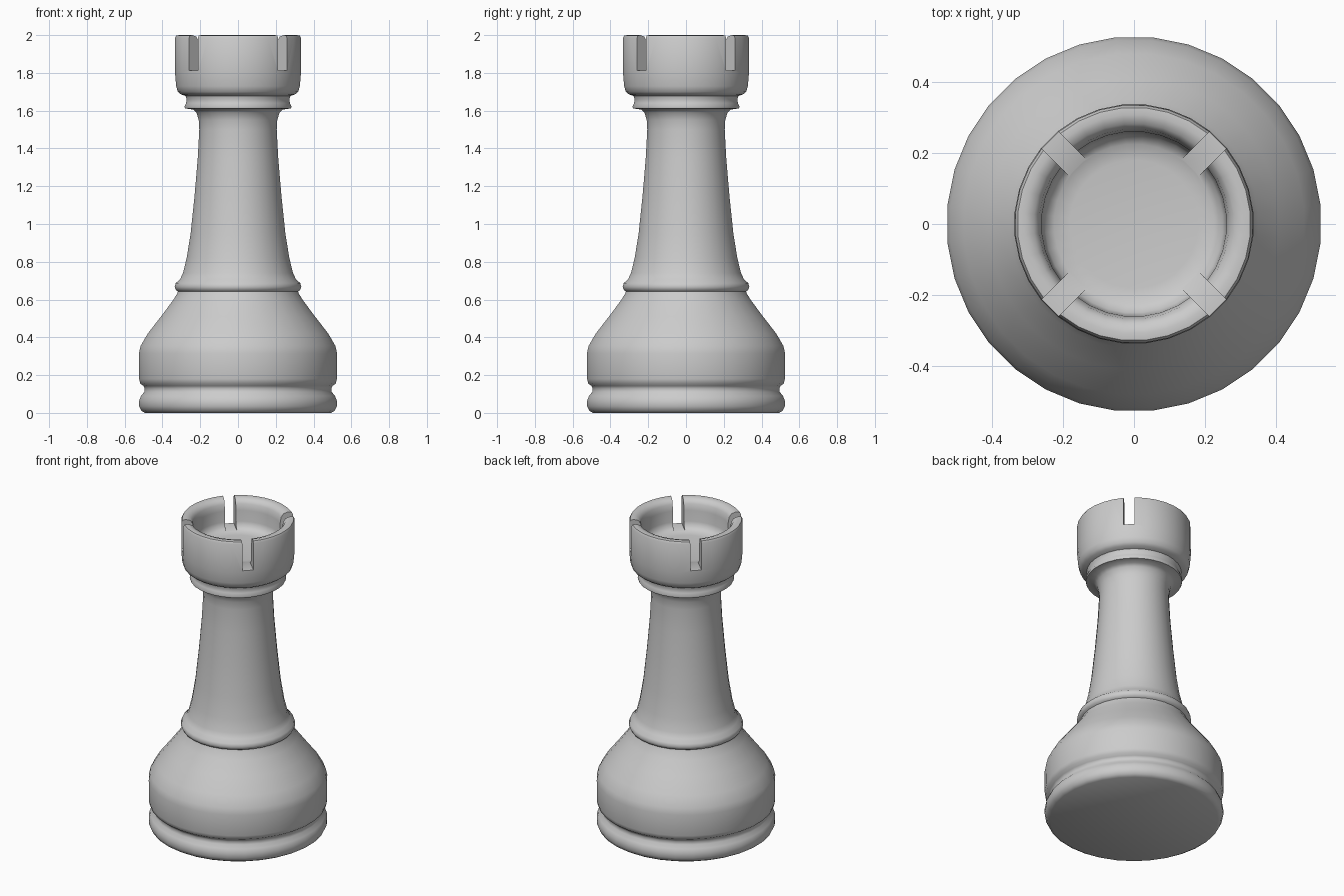
import bpy, bmesh, math
from mathutils import Matrix

if "Cube" in bpy.data.objects:
    bpy.data.objects.remove(bpy.data.objects["Cube"])

SIDES = 32


def add_object(name, bm):
    bmesh.ops.recalc_face_normals(bm, faces=bm.faces)
    mesh = bpy.data.meshes.new(name)
    bm.to_mesh(mesh)
    bm.free()
    obj = bpy.data.objects.new(name, mesh)
    bpy.context.collection.objects.link(obj)
    return obj


def lathe(name, profile):
    """Revolve (radius, z) points; the first and last rings are capped flat."""
    bm = bmesh.new()
    rings = []
    for r, z in profile:
        angles = [(i + 0.5) * 2 * math.pi / SIDES for i in range(SIDES)]
        rings.append([bm.verts.new((r * math.cos(a), r * math.sin(a), z)) for a in angles])
    for low, high in zip(rings, rings[1:]):
        for i in range(SIDES):
            j = (i + 1) % SIDES
            bm.faces.new((low[i], low[j], high[j], high[i]))
    bm.faces.new(rings[0])
    bm.faces.new(rings[-1])
    return add_object(name, bm)


# Turned outline, from the underside up and over the rim to the inner floor
base = [(0.495, 0.0), (0.515, 0.012), (0.526, 0.035), (0.526, 0.065), (0.516, 0.09),
        (0.499, 0.11), (0.496, 0.13), (0.503, 0.143), (0.52, 0.155), (0.526, 0.18),
        (0.527, 0.315), (0.518, 0.355), (0.48, 0.42), (0.41, 0.51), (0.35, 0.59), (0.324, 0.63)]
collar = [(0.319, 0.643), (0.33, 0.65), (0.337, 0.667), (0.331, 0.687), (0.308, 0.708)]
column = [(0.293, 0.74), (0.273, 0.82), (0.252, 0.95), (0.231, 1.15), (0.214, 1.35),
          (0.206, 1.5), (0.209, 1.55), (0.221, 1.59), (0.238, 1.606)]
neck = [(0.282, 1.612), (0.285, 1.622), (0.276, 1.64), (0.273, 1.66), (0.279, 1.678)]
crown = [(0.303, 1.686), (0.32, 1.7), (0.329, 1.73), (0.335, 1.8), (0.335, 1.985),
         (0.328, 1.998), (0.308, 2.0), (0.282, 1.992), (0.267, 1.97), (0.26, 1.93),
         (0.258, 1.86), (0.25, 1.83), (0.225, 1.812), (0.18, 1.806)]
tower = lathe("tower_body", base + collar + column + neck + crown)

# Four diagonal slots through the crown wall
bm = bmesh.new()
for k in range(4):
    turn = Matrix.Rotation(math.radians(45 + 90 * k), 4, 'Z')
    size = Matrix.Diagonal((0.22, 0.066, 0.3, 1))
    bmesh.ops.create_cube(bm, size=1, matrix=turn @ Matrix.Translation((0.31, 0, 1.963)) @ size)
cutter = add_object("slot_cutter", bm)
cutter.hide_render = True

cut = tower.modifiers.new("slots", 'BOOLEAN')
cut.operation = 'DIFFERENCE'
cut.solver = 'EXACT'
cut.object = cutter

bpy.ops.object.select_all(action='DESELECT')
tower.select_set(True)
bpy.context.view_layer.objects.active = tower
bpy.ops.object.modifier_apply(modifier=cut.name)
bpy.data.objects.remove(cutter)
bpy.ops.object.shade_smooth_by_angle(angle=math.radians(50))
